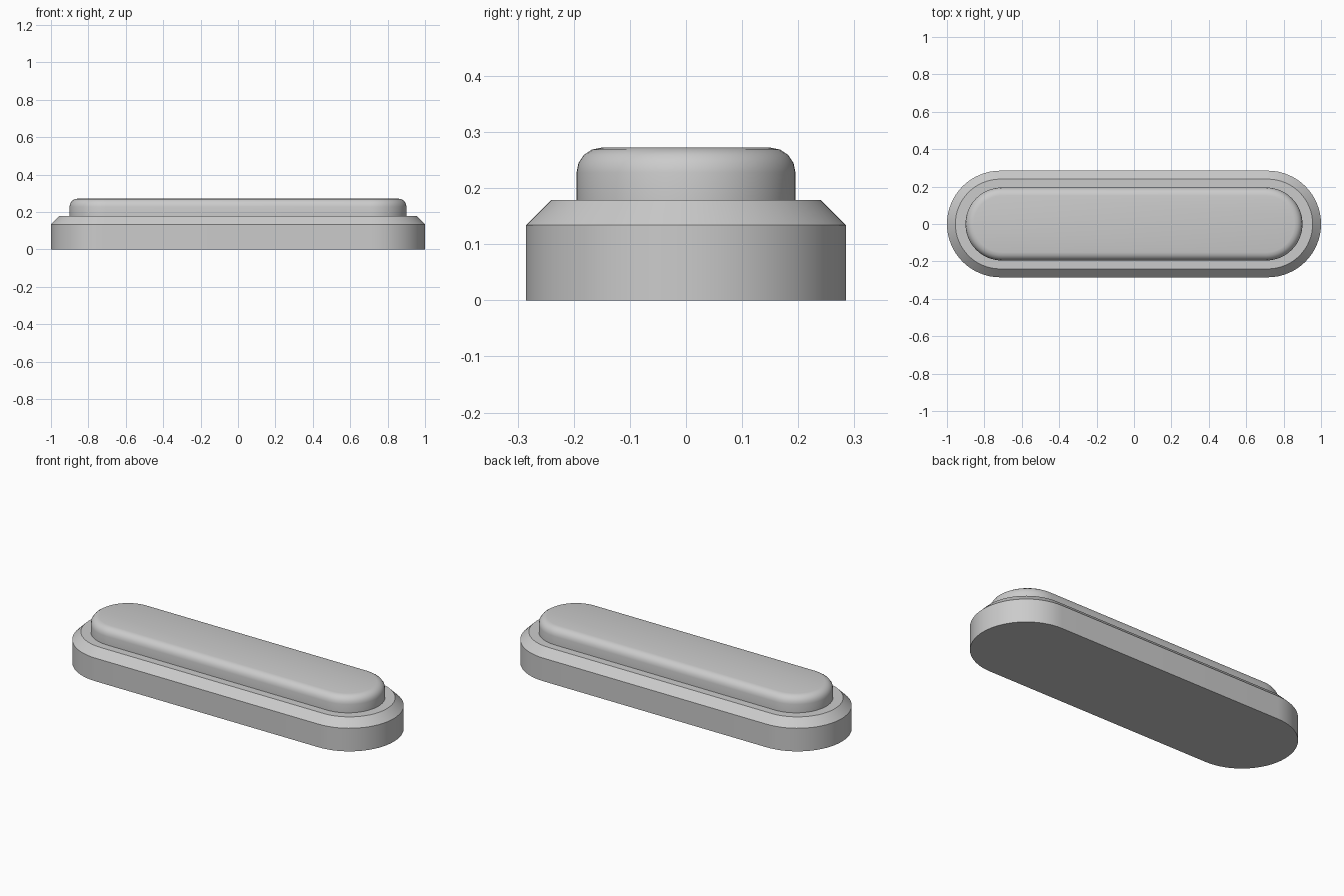
import bpy, bmesh
from math import sin, cos, pi, radians

if "Cube" in bpy.data.objects:
    bpy.data.objects.remove(bpy.data.objects["Cube"])

ARC = 32  # segments per rounded end


def stadium_loft(name, half_straight, profile):
    """Loft pill-shaped outlines through (end radius, height) pairs, bottom to top."""
    bm = bmesh.new()
    rings = []
    for r, z in profile:
        ring = []
        for side, start in ((1, -pi / 2), (-1, pi / 2)):
            for i in range(ARC + 1):
                a = start + pi * i / ARC
                ring.append(bm.verts.new((side * half_straight + r * cos(a), r * sin(a), z)))
        rings.append(ring)
    n = len(rings[0])
    for low, high in zip(rings, rings[1:]):
        for i in range(n):
            j = (i + 1) % n
            bm.faces.new((low[i], low[j], high[j], high[i]))
    bm.faces.new(rings[0][::-1])
    bm.faces.new(rings[-1])
    mesh = bpy.data.meshes.new(name)
    bm.to_mesh(mesh)
    bm.free()
    obj = bpy.data.objects.new(name, mesh)
    bpy.context.collection.objects.link(obj)
    bpy.ops.object.select_all(action='DESELECT')
    obj.select_set(True)
    bpy.context.view_layer.objects.active = obj
    bpy.ops.object.shade_smooth_by_angle(angle=radians(30))
    return obj


# Base plate with a chamfered upper edge
stadium_loft("base_plate", 0.715, [(0.285, 0), (0.285, 0.134), (0.24, 0.179)])

# Raised button with a rounded upper edge
FILLET = 0.044
fillet = [(0.195 - FILLET + FILLET * cos(a), 0.228 + FILLET * sin(a))
          for a in (pi / 2 * i / 4 for i in range(5))]
stadium_loft("raised_button", 0.706, [(0.195, 0.179)] + fillet)
